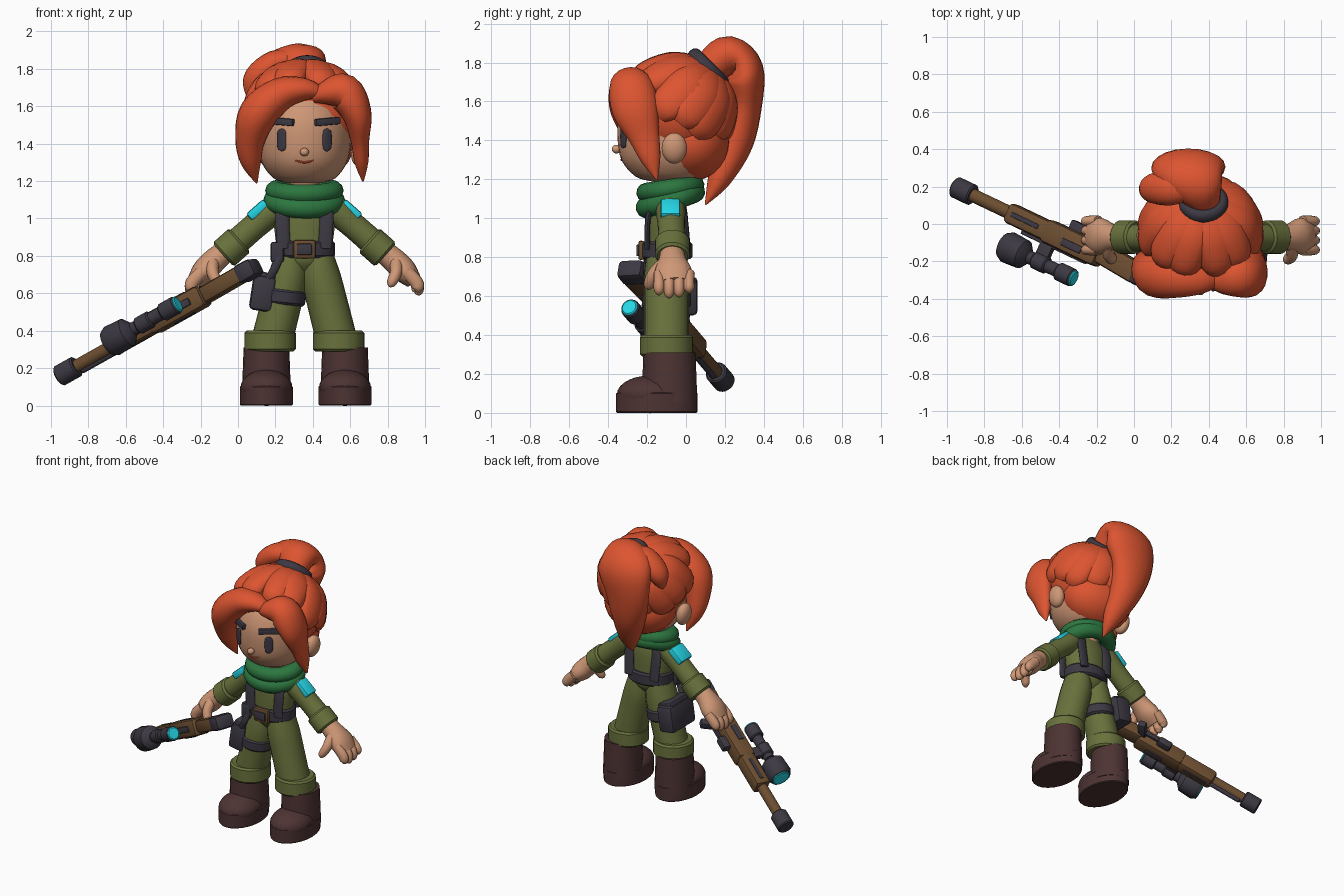
import bpy, bmesh, math
from mathutils import Vector, Matrix, Euler

cube = bpy.data.objects.get("Cube")
if cube:
    bpy.data.objects.remove(cube)


def colour(name, r, g, b):
    m = bpy.data.materials.new(name)
    m.use_nodes = True
    m.diffuse_color = (r, g, b, 1)
    m.node_tree.nodes["Principled BSDF"].inputs["Base Color"].default_value = (r, g, b, 1)
    return m


HAIR = colour("copper hair", .72, .09, .03)
SKIN = colour("skin", .62, .31, .18)
OLIVE = colour("olive cloth", .14, .165, .045)
GREEN = colour("scarf green", .025, .18, .05)
DARK = colour("dark gear", .045, .04, .055)
BOOT = colour("boot leather", .075, .033, .033)
BROWN = colour("brown wood", .15, .075, .03)
CYAN = colour("cyan glass", .02, .72, .85)
CX, CY = .355, -.1          # body axis
ID = Matrix()


def add(name, bm, mat, m=ID):
    bmesh.ops.recalc_face_normals(bm, faces=bm.faces)
    me = bpy.data.meshes.new(name)
    bm.to_mesh(me)
    bm.free()
    me.materials.append(mat)
    me.shade_smooth()
    me.set_sharp_from_angle(angle=.75)
    ob = bpy.data.objects.new(name, me)
    ob.matrix_world = m
    bpy.context.collection.objects.link(ob)


def place(loc, rot=(0, 0, 0)):
    return Matrix.Translation(loc) @ Euler(rot).to_matrix().to_4x4()


def ball(name, mat, loc, size, rot=(0, 0, 0)):
    bm = bmesh.new()
    bmesh.ops.create_uvsphere(bm, u_segments=24, v_segments=14, radius=1)
    bmesh.ops.scale(bm, vec=size, verts=bm.verts)
    add(name, bm, mat, place(loc, rot))


def box(name, mat, loc, size, rot=(0, 0, 0), bevel=.012, m=ID):
    bm = bmesh.new()
    bmesh.ops.create_cube(bm, size=1)
    bmesh.ops.scale(bm, vec=size, verts=bm.verts)
    bmesh.ops.bevel(bm, geom=bm.edges, offset=bevel, segments=2, affect='EDGES', profile=.5)
    add(name, bm, mat, m @ place(loc, rot))


def tube(name, mat, pts, side=(1, 0, 0), steps=4, n=20, m=ID):
    """Sweep an ellipse along points (x, y, z, radius along side, other radius)."""
    p = [Vector(q) for q in pts]
    p = [p[0]] + p + [p[-1]]
    path = []
    for a, b, c, d in zip(p, p[1:], p[2:], p[3:]):
        for i in range(steps):
            t = i / steps
            if steps == 1:
                path.append(b)
            else:
                path.append((b * 2 + (c - a) * t + (a * 2 - b * 5 + c * 4 - d) * t * t
                             + (b * 3 - a - c * 3 + d) * t ** 3) / 2)
    path.append(p[-1])
    bm = bmesh.new()
    rings, side = [], Vector(side)
    for i, q in enumerate(path):
        t = (path[min(i + 1, len(path) - 1)].to_3d() - path[max(i - 1, 0)].to_3d()).normalized()
        s = (side - t * side.dot(t)).normalized()
        o = t.cross(s)
        ra, rb = max(q[3], .002), max(q[4], .002)
        rings.append([bm.verts.new(q.to_3d() + s * ra * math.cos(k * math.tau / n)
                                   + o * rb * math.sin(k * math.tau / n)) for k in range(n)])
    for r0, r1 in zip(rings, rings[1:]):
        for k in range(n):
            bm.faces.new((r0[k], r0[k - 1], r1[k - 1], r1[k]))
    bm.faces.new(rings[0])
    bm.faces.new(rings[-1])
    add(name, bm, mat, m)


def band(name, mat, a, b, ra, rb, side=(1, 0, 0), lip=.012, m=ID):
    """Straight cuff or drum from a to b with softened rims."""
    a, b = Vector(a), Vector(b)
    d = (b - a).normalized() * lip
    rows = [(a, -lip), (a + d, 0), (b - d, 0), (b, -lip)]
    tube(name, mat, [(*q, ra + e, rb + e) for q, e in rows], side, 1, 24, m)


def ring(name, mat, loc, major, minor, scale, rot):
    bm = bmesh.new()
    n, k = 32, 12
    v = [[bm.verts.new(((major + minor * math.cos(j * math.tau / k)) * math.cos(i * math.tau / n) * scale[0],
                        (major + minor * math.cos(j * math.tau / k)) * math.sin(i * math.tau / n) * scale[1],
                        minor * math.sin(j * math.tau / k) * scale[2])) for j in range(k)] for i in range(n)]
    for i in range(n):
        for j in range(k):
            bm.faces.new((v[i - 1][j - 1], v[i][j - 1], v[i][j], v[i - 1][j]))
    add(name, bm, mat, place(loc, rot))


# Torso, belt and neck
tube("torso", OLIVE, [(CX, CY, z, a, b) for z, a, b in
     ((.72, .09, .07), (.77, .15, .105), (.84, .148, .11), (1, .165, .11), (1.08, .14, .095), (1.14, .07, .07))])
band("belt", DARK, (CX, CY, .79), (CX, CY, .88), .163, .133)
box("buckle", BROWN, (CX, -.23, .835), (.12, .03, .1))
box("buckle_center", DARK, (CX, -.24, .835), (.08, .03, .06), bevel=.006)
box("belt_pouch", DARK, (.21, -.18, .82), (.07, .07, .11))
tube("neck", SKIN, [(CX, -.09, 1.08, .08, .08), (CX, -.09, 1.26, .08, .08)])
ring("scarf_upper", GREEN, (CX, -.08, 1.15), .15, .06, (1, .84, .85), (.15, 0, 0))
ring("scarf_lower", GREEN, (CX, -.08, 1.095), .155, .06, (1.02, .86, .9), (.32, 0, .1))
ball("scarf_front_fold", GREEN, (CX, -.2, 1.06), (.13, .05, .055))

for s, label in ((1, "left"), (-1, "right")):
    X = lambda off: CX + s * off
    # Legs and boots
    tube(label + "_leg", OLIVE, [(X(.07), CY, .82, .08, .1), (X(.085), CY, .7, .105, .115),
         (X(.12), CY, .56, .108, .115), (X(.175), CY, .34, .11, .115)])
    band(label + "_trouser_cuff", OLIVE, (X(.183), CY, .29), (X(.183), CY, .4), .137, .137)
    foot = X(.21) + .007
    tube(label + "_boot_shaft", BOOT, [(foot, -.085, z, r, r + .012) for z, r in
         ((.05, .132), (.15, .128), (.31, .122))])
    ball(label + "_boot_toe", BOOT, (foot, -.185, .095), (.139, .17, .097))
    band(label + "_boot_sole", BOOT, (foot, -.15, 0), (foot, -.15, .105), .142, .21, lip=.006)
    # Suspender
    tube(label + "_suspender", DARK, [(X(o), y, z, .037, .014) for o, y, z in
         ((.11, -.2, .84), (.118, -.195, 1), (.11, -.16, 1.09), (.1, -.09, 1.135),
          (.1, -.03, 1.09), (.11, -.005, 1), (.1, .01, .84))])
    # Arm, cuff and shoulder patch
    tube(label + "_arm", OLIVE, [(X(.1), -.085, 1.08, .06, .06), (X(.16), -.08, 1.05, .076, .076),
         (X(.27), -.075, .955, .07, .07), (X(.39), -.07, .85, .072, .072)], (0, 1, 0))
    band(label + "_sleeve_cuff", OLIVE, (X(.345), -.07, .885), (X(.435), -.07, .805), .09, .085, (0, 1, 0))
    box(label + "_shoulder_patch", CYAN, (X(.25), -.08, 1.046), (.12, .115 - s * .015, .05), (0, s * .72, 0))
    # Hand
    tube(label + "_palm", SKIN, [(X(.39), -.07, .85, .06, .055), (X(.47), -.07, .785, .07, .065),
         (X(.535), -.065, .72, .098, .066), (X(.585), -.06, .665, .08, .045)], (0, 1, 0))
    for i in range(4):
        y = -.138 + i * .051
        drop = (.015, 0, .005, .025)[i]
        tube(f"{label}_finger_{i + 1}", SKIN, [(X(.545), y, .715, .03, .035), (X(.598), y, .66, .029, .036),
             (X(.606), y, .61 + drop, .025, .03), (X(.6), y, .592 + drop, .008, .008)], (0, 1, 0), n=12)
    tube(label + "_thumb", SKIN, [(X(.49), -.11, .77, .035, .035), (X(.49), -.165, .71, .035, .032),
         (X(.465), -.19, .655, .028, .026), (X(.455), -.19, .635, .008, .008)], (0, 1, 0), n=12)
    # Face side details
    ball(label + "_ear", SKIN, (X(.295), -.06, 1.36), (.045, .065, .08), (0, s * .15, 0))
    tube(label + "_eye", DARK, [(X(.122), -.322 + y, z, a, .009) for y, z, a in
         ((.003, 1.362, .008), (0, 1.38, .026), (0, 1.46, .026), (.003, 1.478, .008))],
         (math.cos(.5), s * math.sin(.5), 0))
    box(label + "_brow", DARK, (X(.123), -.315, 1.518), (.148, .03, .038), (0, -s * .08, s * .5), .006)

# Head
tube("head", SKIN, [(CX, -.08, z, a, b) for z, a, b in
     ((1.19, .09, .1), (1.215, .165, .18), (1.3, .228, .252), (1.42, .25, .272), (1.54, .24, .262),
      (1.65, .18, .2), (1.7, .05, .05))], n=32)
ball("nose", SKIN, (CX, -.357, 1.355), (.024, .024, .022))
tube("mouth", HAIR, [(CX + x, y, z, .006, .006) for x, y, z in
     ((-.05, -.325, 1.312), (0, -.331, 1.3), (.05, -.325, 1.312))], (0, 0, 1), n=8)

# Hair cap with strands gathered at the tie
C, R = Vector((CX, -.04, 1.55)), Vector((.305, .275, .268))
ball("hair_cap", HAIR, C, R)
ball("hair_nape", HAIR, (CX, .02, 1.39), (.262, .205, .2))
TIE = Vector((.05, .62, .78)).normalized()
starts = [(x, -.8, .5, .065) for x in (-.8, -.3, .3, .8)] + [(x, .8, -.6, .045) for x in (-.5, 0, .5)]
starts += [(x, y, z, .045) for x in (-1, 1) for y, z in ((-.4, -.1), (.05, -.25), (.4, -.6))]
for i, (*st, bulge) in enumerate(starts):
    st = Vector(st).normalized()
    pts = []
    for t, a, b in ((0, .05, .025), (.15, .09, bulge), (.5, .1, .05), (.8, .07, .04), (1, .03, .03)):
        q = st.slerp(TIE, t) * .97
        pts.append((*(C + q * R), a, b))
    tube(f"hair_strand_{i + 1}", HAIR, pts, st.cross(TIE), n=14)

# Swept fringe
tube("right_fringe", HAIR, [(.45, -.29, 1.665, .04, .03), (.36, -.295, 1.69, .08, .06),
     (.23, -.285, 1.665, .11, .09), (.11, -.27, 1.56, .12, .105), (.065, -.23, 1.42, .085, .08),
     (.07, -.19, 1.3, .055, .055), (.1, -.15, 1.19, .005, .005)], (0, 1, 0))
tube("left_fringe", HAIR, [(.4, -.29, 1.645, .04, .03), (.47, -.295, 1.67, .08, .065),
     (.565, -.28, 1.675, .115, .1), (.635, -.26, 1.56, .12, .08), (.652, -.215, 1.42, .08, .05),
     (.66, -.18, 1.3, .05, .037), (.668, -.15, 1.2, .005, .005)], (0, 1, 0))

# Ponytail
tube("ponytail", HAIR, [(.37, .09, 1.74, .08, .08), (.365, .14, 1.79, .1, .09), (.335, .215, 1.832, .15, .105),
     (.295, .29, 1.755, .2, .11), (.27, .3, 1.58, .165, .09), (.29, .25, 1.39, .12, .095),
     (.34, .17, 1.2, .07, .06), (.365, .1, 1.07, .004, .004)])
tube("ponytail_curl", HAIR, [(.31, .19, 1.85, .06, .05), (.2, .19, 1.83, .09, .07), (.1, .19, 1.75, .08, .07),
     (.075, .18, 1.67, .04, .04), (.07, .17, 1.63, .005, .005)], (0, 1, 0))
ring("hair_tie", DARK, (.37, .115, 1.765), .105, .03, (1, 1, 1.3), (-.78, 0, 0))

# Thigh holster
box("holster", DARK, (.132, -.075, .6), (.125, .27, .19), (0, .15, 0), .025)
box("holster_flap", DARK, (.15, -.08, .68), (.11, .23, .06), (0, .3, 0), .015)
band("thigh_strap", DARK, (.24, CY, .54), (.248, CY, .62), .118, .126)
tube("holster_hanger", DARK, [(.23, -.2, .82, .022, .012), (.2, -.21, .74, .022, .012), (.16, -.19, .67, .022, .012)])

# Rifle frame: local x runs to the muzzle, local z to the scope
d = Vector((-.81, .385, -.453)).normalized()
u = Vector((-.41, -.91, -.05))
u = (u - d * u.dot(d)).normalized()
w = u.cross(d)
G = Matrix((d, w, u)).transposed().to_4x4()
G.translation = (.05, -.28, .72)


def drum(name, mat, t0, t1, r, z=0, y=0):
    band(name, mat, (t0, y, z), (t1, y, z), r, r, (0, 1, 0), .008, G)


box("rifle_butt_pad", DARK, (0, 0, -.01), (.12, .1, .14), bevel=.025, m=G)
box("rifle_stock", BROWN, (.17, 0, -.01), (.28, .09, .12), (0, .08, 0), .02, G)
box("rifle_body", BROWN, (.46, 0, 0), (.36, .12, .13), bevel=.025, m=G)
box("rifle_handguard", BROWN, (.74, 0, 0), (.3, .105, .112), bevel=.025, m=G)
box("rifle_rail", DARK, (.56, 0, .06), (.42, .04, .03), bevel=.006, m=G)
for y in (-.055, .055):
    box("rifle_side_plate", DARK, (.44, y, .015), (.13, .02, .04), bevel=.005, m=G)
    box("rifle_handguard_slot", DARK, (.76, y * .9, 0), (.18, .014, .025), bevel=.004, m=G)
drum("rifle_barrel", BROWN, .86, 1.16, .036)
drum("rifle_lower_rod", DARK, .86, 1.12, .016, y=.035)
drum("rifle_muzzle", DARK, 1.13, 1.25, .058)
box("rifle_grip", DARK, (.29, 0, -.1), (.06, .055, .14), (0, .35, 0), .015, G)
box("rifle_magazine", DARK, (.47, 0, -.08), (.1, .055, .07), bevel=.012, m=G)
box("rifle_trigger_guard", DARK, (.37, 0, -.09), (.12, .03, .02), bevel=.005, m=G)

# Scope
H = .17
drum("scope_eyepiece", DARK, .38, .48, .05, H)
drum("scope_tube", DARK, .46, .74, .036, H)
drum("scope_turret", DARK, .55, .64, .047, H)
tube("scope_bell", DARK, [(.67, 0, H, .036, .036), (.71, 0, H, .08, .08), (.81, 0, H, .086, .086),
     (.84, 0, H, .07, .07)], (0, 1, 0), 1, 24, G)
drum("scope_rear_lens", CYAN, .372, .384, .045, H)
drum("scope_front_lens", CYAN, .835, .845, .064, H)
box("scope_mount", DARK, (.6, 0, .1), (.08, .04, .12), bevel=.006, m=G)
